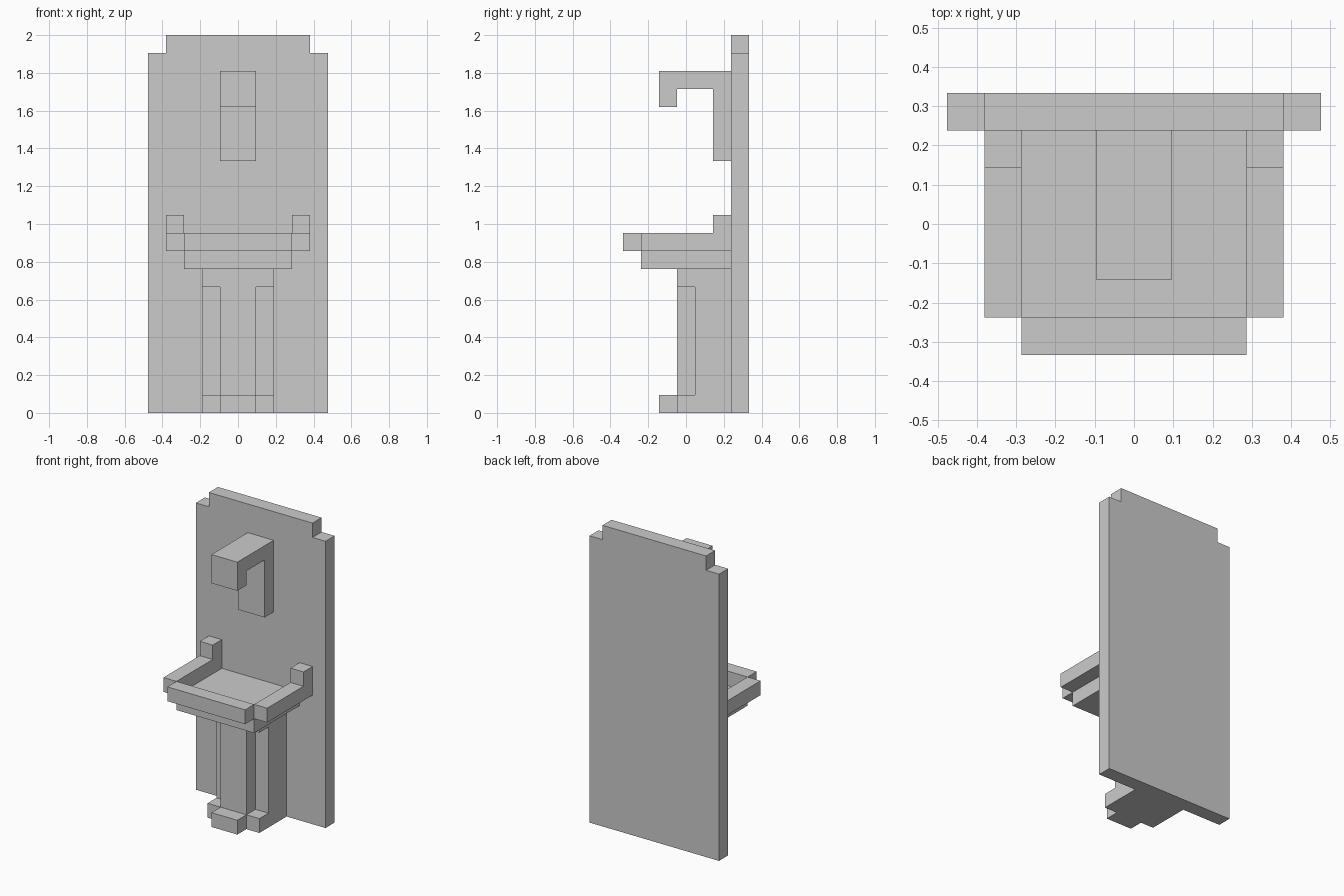
import bpy
import bmesh
from mathutils import Vector

if "Cube" in bpy.data.objects:
    bpy.data.objects.remove(bpy.data.objects["Cube"])

U = 2 / 21  # block unit: the model is 21 units tall


def extrude(name, points, axis, start, end, mirror=False):
    """Extrude a profile along x (points are y, z) or y (points are x, z)."""
    def place(a, b, d):
        return Vector((d, a, b) if axis == "x" else (a, d, b)) * U

    bm = bmesh.new()
    face = bm.faces.new([bm.verts.new(place(a, b, start)) for a, b in points])
    ext = bmesh.ops.extrude_face_region(bm, geom=[face], use_keep_orig=True)
    moved = [g for g in ext["geom"] if isinstance(g, bmesh.types.BMVert)]
    bmesh.ops.translate(bm, verts=moved, vec=place(0, 0, end - start))
    bmesh.ops.recalc_face_normals(bm, faces=bm.faces)
    mesh = bpy.data.meshes.new(name)
    bm.to_mesh(mesh)
    bm.free()
    obj = bpy.data.objects.new(name, mesh)
    bpy.context.collection.objects.link(obj)
    if mirror:
        mod = obj.modifiers.new("mirror", "MIRROR")
        mod.use_mirror_merge = False
    return obj


def rect(a0, a1, b0, b1):
    return [(a0, b0), (a1, b0), (a1, b1), (a0, b1)]


# Back panel with notched top corners
extrude("back_panel", [(-5, 0), (5, 0), (5, 20), (4, 20), (4, 21),
                       (-4, 21), (-4, 20), (-5, 20)], "y", 2.5, 3.5)

# Hooked spout
extrude("spout", [(2.5, 14), (2.5, 19), (-1.5, 19), (-1.5, 17), (-0.5, 17),
                  (-0.5, 18), (1.5, 18), (1.5, 14)], "x", -1, 1)

# Basin floor, front rim and raised-end side rims
extrude("basin_floor", rect(-2.5, 2.5, 8, 9), "x", -3, 3)
extrude("basin_front_rim", rect(-3.5, -2.5, 9, 10), "x", -3, 3)
extrude("basin_side_rims", [(-2.5, 9), (2.5, 9), (2.5, 11), (1.5, 11),
                            (1.5, 10), (-2.5, 10)], "x", 3, 4, mirror=True)

# Pedestal: central column with a toe, flanked by recessed wings
extrude("pedestal_column", [(2.5, 0), (2.5, 8), (-0.5, 8), (-0.5, 1),
                            (-1.5, 1), (-1.5, 0)], "x", -1, 1)
extrude("pedestal_wings", [(2.5, 0), (2.5, 8), (-0.5, 8), (-0.5, 7), (0.5, 7),
                           (0.5, 1), (-0.5, 1), (-0.5, 0)], "x", 1, 2, mirror=True)
